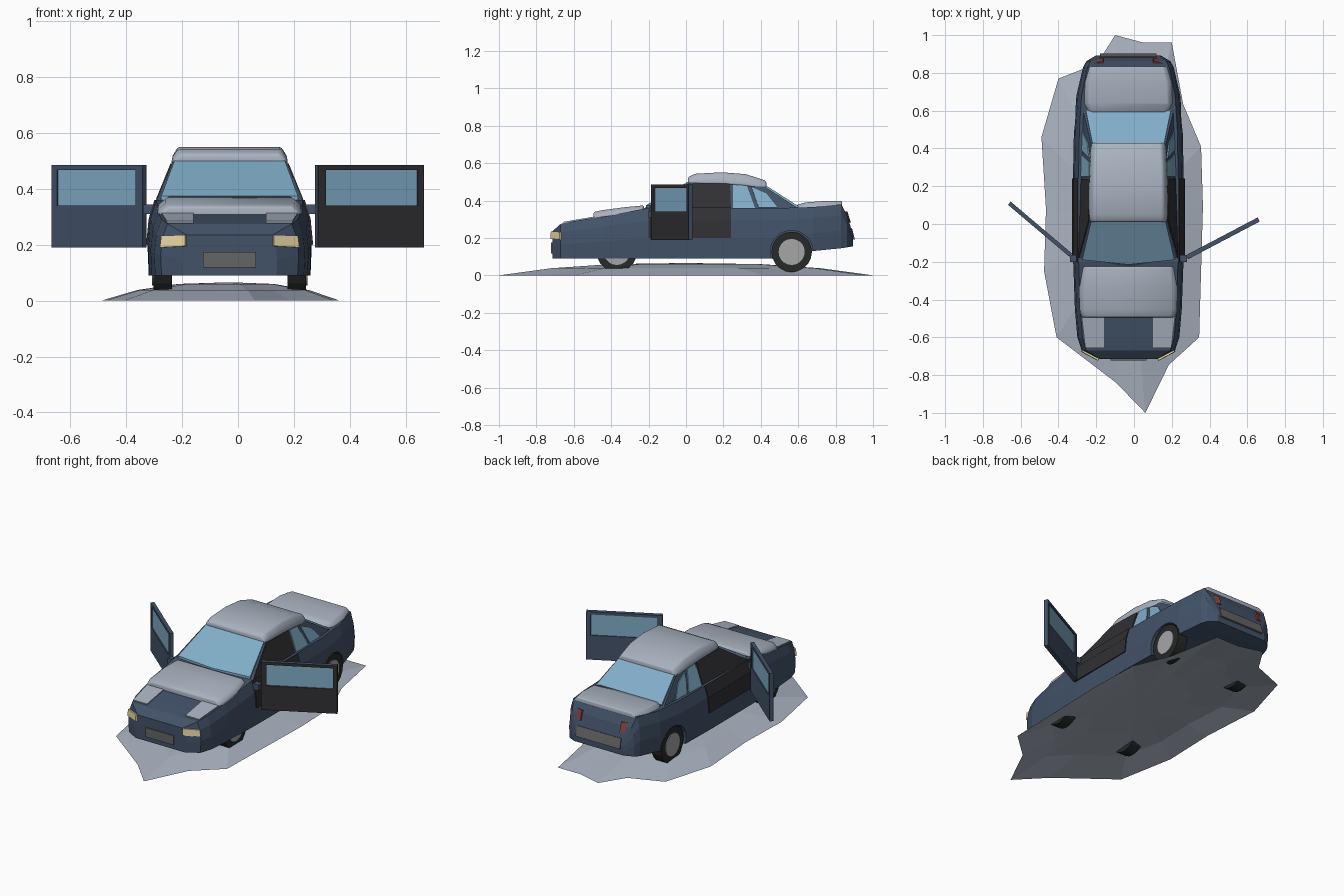
import bpy, bmesh, math
from mathutils import Vector

if "Cube" in bpy.data.objects:
    bpy.data.objects.remove(bpy.data.objects["Cube"])

CX = -0.03  # car centre line


def mat(name, *rgb):
    m = bpy.data.materials.new(name)
    m.diffuse_color = (*rgb, 1)
    m.use_nodes = True
    m.node_tree.nodes["Principled BSDF"].inputs["Base Color"].default_value = m.diffuse_color
    return m


BLUE = mat("body_blue", 0.055, 0.085, 0.14)
GLASS = mat("glass", 0.22, 0.42, 0.58)
SNOW = mat("pale_grey", 0.40, 0.45, 0.53)
DARK = mat("dark", 0.03, 0.03, 0.034)
TYRE = mat("tyre", 0.02, 0.022, 0.022)
HUB = mat("hub", 0.38, 0.38, 0.38)
PLATE = mat("plate", 0.13, 0.13, 0.13)
LAMP = mat("lamp", 0.85, 0.70, 0.38)
RED = mat("tail_red", 0.25, 0.05, 0.05)


def finish(name, bm, material, mirror=False, loc=(CX, 0, 0), bevel=0, smooth=False):
    bmesh.ops.recalc_face_normals(bm, faces=bm.faces)
    me = bpy.data.meshes.new(name)
    bm.to_mesh(me)
    bm.free()
    me.materials.append(material)
    ob = bpy.data.objects.new(name, me)
    bpy.context.collection.objects.link(ob)
    ob.location = loc
    if bevel:
        b = ob.modifiers.new("Bevel", "BEVEL")
        b.width, b.segments, b.limit_method = bevel, 3, "ANGLE"
        b.angle_limit = math.radians(40)
    if mirror:
        ob.modifiers.new("Mirror", "MIRROR")
    if smooth:
        for p in me.polygons:
            p.use_smooth = True
    return ob


def loft(name, stations, half, material, **kw):
    """Skin rings along y; half(w, zb, zt) gives the right half from bottom to top."""
    bm = bmesh.new()
    rings = []
    for y, w, zb, zt in stations:
        h = half(w, zb, zt)
        rings.append([bm.verts.new((x, y, z)) for x, z in h] +
                     [bm.verts.new((-x, y, z)) for x, z in reversed(h)])
    n = len(rings[0])
    for a, b in zip(rings, rings[1:]):
        for i in range(n):
            j = (i + 1) % n
            bm.faces.new((a[i], a[j], b[j], b[i]))
    bm.faces.new(rings[0])
    bm.faces.new(rings[-1])
    return finish(name, bm, material, **kw)


def panel(name, pts, material, t=0.008, mirror=False):
    """Thin slab centred on a polygon."""
    bm = bmesh.new()
    n = (Vector(pts[1]) - Vector(pts[0])).cross(Vector(pts[2]) - Vector(pts[0])).normalized() * t
    a = [bm.verts.new(Vector(p) - n) for p in pts]
    b = [bm.verts.new(Vector(p) + n) for p in pts]
    bm.faces.new(a)
    bm.faces.new(b)
    for i in range(len(pts)):
        j = (i + 1) % len(pts)
        bm.faces.new((a[i], a[j], b[j], b[i]))
    return finish(name, bm, material, mirror)


def disc(name, x, y, z, r, width, material, mirror=True):
    bm = bmesh.new()
    bmesh.ops.create_cone(bm, cap_ends=True, segments=20, radius1=r, radius2=r, depth=width)
    for v in bm.verts:
        v.co = Vector((v.co.z + x, v.co.x + y, v.co.y + z))
    return finish(name, bm, material, mirror)


def box(name, lo, hi, material, loc=(CX, 0, 0), rot=0, mirror=False):
    bm = bmesh.new()
    bmesh.ops.create_cube(bm, size=1)
    for v in bm.verts:
        v.co = Vector([l + (c + 0.5) * (h - l) for c, l, h in zip(v.co, lo, hi)])
    ob = finish(name, bm, material, mirror, loc)
    ob.rotation_euler.z = rot
    return ob


# ground mound: open shell of shrinking rings
outline = [(-.10, 1), (.05, .96), (.20, .96), (.26, .635), (.355, .41), (.365, .095),
           (.345, -.6), (.185, -.745), (.06, -1), (-.095, -.84), (-.41, -.6), (-.476, -.25),
           (-.466, .08), (-.49, .46), (-.40, .77), (-.195, .85)]
bm = bmesh.new()
rings = [[bm.verts.new((CX + (x - CX) * s, y * s, z)) for x, y in outline]
         for s, z in ((1, 0), (.72, .038), (.4, .06))]
for a, b in zip(rings, rings[1:]):
    for i in range(16):
        j = (i + 1) % 16
        bm.faces.new((a[i], a[j], b[j], b[i]))
top = bm.verts.new((CX, 0, .066))
for i in range(16):
    bm.faces.new((rings[2][i], rings[2][(i + 1) % 16], top))
finish("ground_mound", bm, SNOW, loc=(0, 0, 0))

# lower body
body = loft("lower_body", [
    (-.715, .17, .09, .235), (-.67, .247, .09, .275), (-.6, .27, .09, .29), (-.45, .283, .09, .315),
    (-.2, .292, .09, .36), (.2, .294, .09, .36), (.5, .288, .09, .36), (.68, .275, .13, .365),
    (.83, .24, .145, .38), (.862, .222, .15, .32), (.893, .17, .155, .215)],
    lambda w, b, t: [(w * .985, b), (w, b + (t - b) * .4), (w * .97, b + (t - b) * .75), (w * .9, t)],
    BLUE)

# wheels and arches
for y, tag in ((-.37, "front"), (.565, "rear")):
    disc(tag + "_tyres", .24, y, .125, .108, .066, TYRE)
    disc(tag + "_hubs", .245, y, .125, .07, .066, HUB)
    cut = disc(tag + "_arch_cutter", .28, y, .125, .115, .16, DARK)
    cut.hide_render = True
    cut.hide_viewport = True
    m = body.modifiers.new("Arch", "BOOLEAN")
    m.operation, m.object, m.solver = "DIFFERENCE", cut, "EXACT"

# cabin
bm = bmesh.new()
for x, y, z in ((.262, -.195, .35), (.24, .605, .355), (0, -.225, .358), (.205, .02, .497), (.197, .42, .475)):
    for s in (1, -1):
        bm.verts.new((s * x, y, z))
bmesh.ops.remove_doubles(bm, verts=bm.verts, dist=.001)
bmesh.ops.convex_hull(bm, input=bm.verts)
finish("cabin", bm, BLUE)

# windows
panel("windscreen", [(-.245, -.19, .366), (0, -.215, .366), (.245, -.19, .366), (.197, .015, .495),
                     (-.197, .015, .495)], GLASS)
panel("rear_window", [(-.225, .598, .365), (.225, .598, .365), (.19, .425, .475), (-.19, .425, .475)], GLASS, .006)


def side(pts):
    return [(.261 - .025 * (y + .2) / .8 - (z - .355) * .36, y, z) for y, z in pts]


panel("rear_side_windows", side([(.25, .355), (.37, .355), (.325, .478), (.25, .483)]), GLASS, .007, True)
panel("quarter_windows", side([(.39, .36), (.49, .36), (.43, .435), (.35, .47)]), GLASS, .007, True)

# door openings
panel("opening_upper", side([(-.18, .36), (.24, .36), (.235, .488), (.02, .49)]), DARK, .006, True)
panel("opening_middle", [(.285, -.2, .292), (.285, .24, .292), (.264, .24, .36), (.264, -.2, .36)], DARK, .005, True)
panel("opening_lower", [(.294, -.2, .2), (.294, .24, .2), (.285, .24, .292), (.285, -.2, .292)], DARK, .005, True)


# open doors
def door(tag, a, b, skin):
    dx, dy = b[0] - a[0], b[1] - a[1]
    L = math.hypot(dx, dy)
    for part, u0, u1, z0, z1, t, m in (
            ("panel", 0, L, .19, .34, .011, BLUE), ("top_rail", 0, L, .468, .485, .011, BLUE),
            ("front_post", 0, .032, .34, .468, .011, BLUE), ("rear_post", L - .025, L, .34, .468, .011, BLUE),
            ("glass", .03, L - .024, .34, .468, .005, GLASS)):
        box(f"{tag}_door_{part}", (u0, -t, z0), (u1, t, z1), m, (*a, 0), math.atan2(dy, dx))
        if skin and m is BLUE:
            box(f"{tag}_door_lining_{part}", (u0, -t - .002, z0), (u1, -t, z1), DARK, (*a, 0), math.atan2(dy, dx))


door("right", (.28, -.175), (.66, .025), True)
door("left", (-.335, -.165), (-.66, .11), False)
box("door_hinges", (.255, -.2, .31), (.31, -.165, .345), BLUE, mirror=True)


# padded roof, bonnet and boot caps
def pad(w, b, t):
    return [(w, b), (w * .97, b + (t - b) * .5), (w * .88, t)]


for name, st in (
        ("roof_cap", [(.01, .205, .49, .525), (.05, .21, .49, .543), (.19, .21, .488, .551),
                      (.32, .206, .478, .541), (.43, .198, .458, .505)]),
        ("bonnet_cap", [(-.495, .25, .3, .338), (-.45, .262, .31, .348), (-.33, .262, .325, .364),
                        (-.225, .245, .34, .374)]),
        ("boot_cap", [(.59, .215, .35, .376), (.64, .238, .35, .39), (.75, .235, .355, .398),
                      (.835, .21, .365, .398)])):
    loft(name, st, pad, SNOW, bevel=.012, smooth=True)

# bonnet front patches, lamps and plates
panel("bonnet_patches", [(.13, -.655, .28), (.225, -.655, .28), (.245, -.48, .31), (.13, -.48, .31)], SNOW, .006, True)
panel("headlamps", [(.155, -.716, .195), (.245, -.668, .19), (.24, -.668, .232), (.155, -.714, .235)], LAMP, .01, True)
panel("tail_lamps", [(.13, .868, .28), (.215, .845, .28), (.208, .83, .337), (.13, .85, .337)], RED, .014, True)
box("front_plate", (-.095, -.722, .118), (.095, -.70, .175), PLATE)
panel("rear_plate", [(-.15, .893, .19), (.15, .893, .19), (.15, .878, .25), (-.15, .878, .25)], PLATE, .01)
